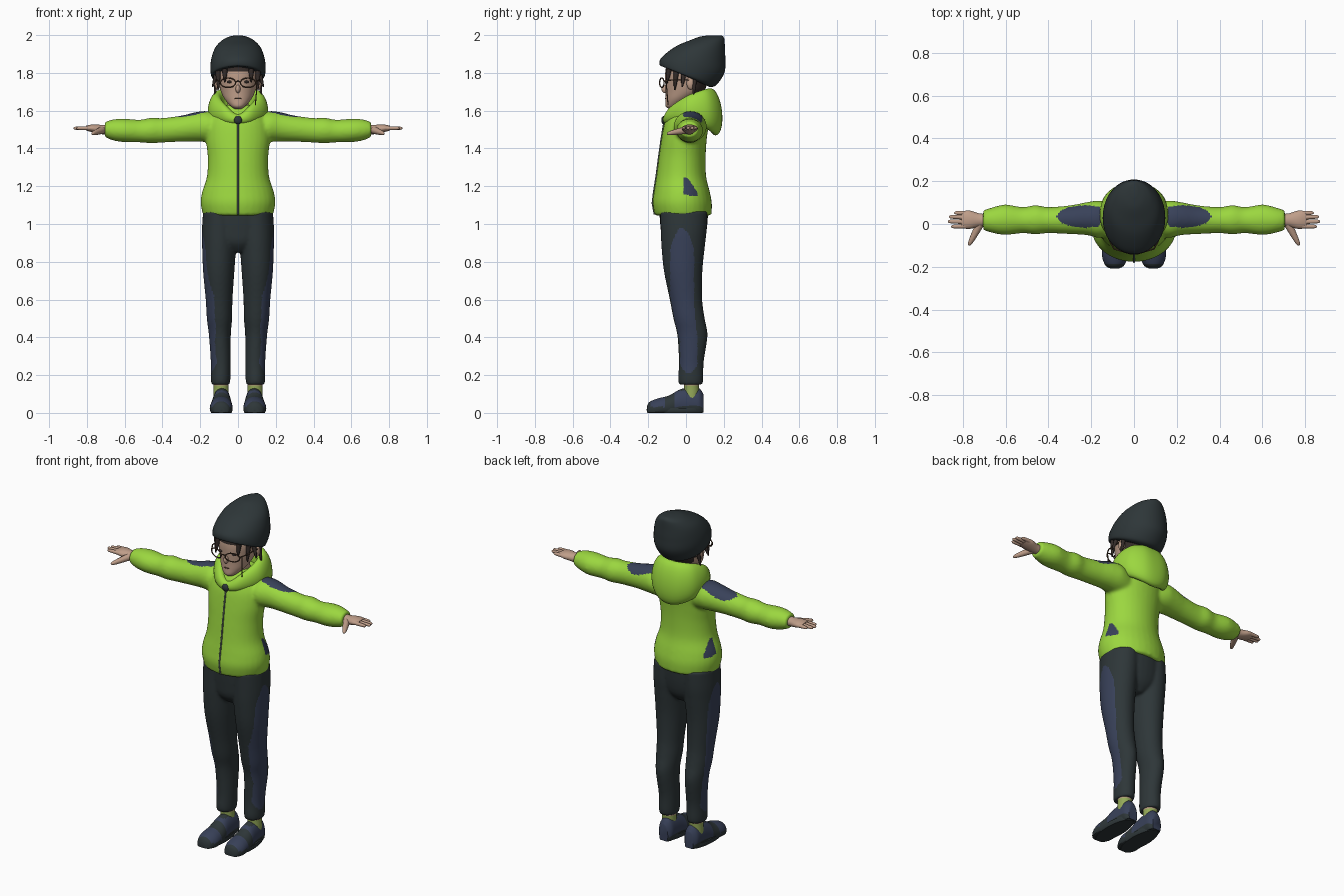
import bpy, bmesh
from math import sin, cos, pi, sqrt, radians
from mathutils import Vector as V

default = bpy.data.objects.get("Cube")
if default:
    bpy.data.objects.remove(default, do_unlink=True)


def material(name, r, g, b):
    mat = bpy.data.materials.new(name)
    mat.use_nodes = True
    mat.diffuse_color = (r, g, b, 1)
    node = mat.node_tree.nodes["Principled BSDF"]
    node.inputs["Base Color"].default_value = (r, g, b, 1)
    node.inputs["Roughness"].default_value = 0.8
    return mat


LIME = material("lime fabric", .33, .68, .05)
DARK = material("charcoal fabric", .027, .037, .04)
NAVY = material("navy fabric", .04, .053, .1)
SKIN = material("skin", .52, .34, .25)
HAIR = material("dark brown hair", .035, .025, .022)
FRAME = material("brown frame", .09, .05, .03)
METAL = material("zip grey", .12, .16, .13)
SOCK = material("sock green", .3, .4, .1)


# ---- helpers ----
def spline(rings, steps, closed):
    """Catmull-Rom interpolation between key rings (centre, u axis, v axis)."""
    n = len(rings)
    pick = (lambda i: rings[i % n]) if closed else (lambda i: rings[max(0, min(n - 1, i))])
    out = []
    for i in range(n if closed else n - 1):
        keys = [pick(i + k) for k in (-1, 0, 1, 2)]
        for s in range(steps):
            t = s / steps
            out.append([(b * 2 + (c - a) * t + (a * 2 - b * 5 + c * 4 - d) * t ** 2
                         + (b * 3 - a - c * 3 + d) * t ** 3) / 2 for a, b, c, d in zip(*keys)])
    if not closed:
        out.append(rings[-1])
    return out


def loft(bm, rings, steps=5, sides=32, closed=False):
    loops = []
    for c, u, v in spline(rings, steps, closed):
        angles = [2 * pi * k / sides for k in range(sides)]
        loops.append([bm.verts.new(c + u * cos(a) + v * sin(a)) for a in angles])
    for a, b in zip(loops, loops[1:] + (loops[:1] if closed else [])):
        for k in range(sides):
            j = (k + 1) % sides
            bm.faces.new((a[k], a[j], b[j], b[k]))
    if not closed:
        bm.faces.new(loops[0])
        bm.faces.new(loops[-1])


def upright(rows):
    return [(V((x, y, z)), V((rx, 0, 0)), V((0, ry, 0))) for z, x, y, rx, ry in rows]


def sideways(rows, s):
    return [(V((s * x, y, z)), V((0, ry, 0)), V((0, 0, rz))) for x, y, z, ry, rz in rows]


def tube(bm, a, b, r1, r2, sides=12):
    """Tapered rod with a rounded tip."""
    a, b = V(a), V(b)
    d = (b - a).normalized()
    u = d.orthogonal().normalized()
    w = d.cross(u)
    stops = ((a, r1), (a.lerp(b, .6), (r1 + r2) / 2), (b - d * r2, r2), (b, r2 * .3))
    loft(bm, [(p, u * r, w * r) for p, r in stops], 3, sides)


def paint(obj, rule):
    for p in obj.data.polygons:
        p.material_index = rule(p.center, p.normal)


def finish(name, bm, mats, rule=None, voxel=0):
    bmesh.ops.recalc_face_normals(bm, faces=bm.faces)
    mesh = bpy.data.meshes.new(name)
    bm.to_mesh(mesh)
    bm.free()
    obj = bpy.data.objects.new(name, mesh)
    bpy.context.scene.collection.objects.link(obj)
    if voxel:  # fuse overlapping volumes into one garment
        mod = obj.modifiers.new("fuse", "REMESH")
        mod.mode, mod.voxel_size = "VOXEL", voxel
        soft = obj.modifiers.new("soften", "SMOOTH")
        soft.factor, soft.iterations = .5, 6
        graph = bpy.context.evaluated_depsgraph_get()
        fused = bpy.data.meshes.new_from_object(obj.evaluated_get(graph))
        obj.modifiers.clear()
        obj.data = fused
    obj.data.materials.clear()
    for m in mats:
        obj.data.materials.append(m)
    if rule:
        paint(obj, rule)
    return obj


def blob(name, mat, loc, size):
    bm = bmesh.new()
    bmesh.ops.create_uvsphere(bm, u_segments=16, v_segments=10, radius=1)
    bmesh.ops.scale(bm, vec=size, verts=bm.verts)
    bmesh.ops.translate(bm, vec=loc, verts=bm.verts)
    return finish(name, bm, [mat])


def wire(name, mat, points, radius, cyclic=False):
    curve = bpy.data.curves.new(name, "CURVE")
    curve.dimensions, curve.bevel_depth, curve.bevel_resolution = "3D", radius, 2
    line = curve.splines.new("POLY")
    line.points.add(len(points) - 1)
    for p, co in zip(line.points, points):
        p.co = (*co, 1)
    line.use_cyclic_u = cyclic
    curve.materials.append(mat)
    obj = bpy.data.objects.new(name, curve)
    bpy.context.scene.collection.objects.link(obj)


# ---- jacket: torso and sleeves fused, navy shoulder patches ----
bm = bmesh.new()
loft(bm, upright([(1.045, 0, -.015, .185, .15), (1.11, 0, -.02, .198, .157),
                  (1.17, 0, -.022, .19, .148), (1.25, 0, -.025, .165, .132),
                  (1.35, 0, -.02, .16, .124), (1.45, 0, -.01, .17, .12),
                  (1.53, 0, .003, .165, .118), (1.59, 0, .015, .135, .105),
                  (1.63, 0, .025, .1, .085)]))
for s in (1, -1):
    loft(bm, sideways([(.08, .02, 1.5, .07, .075), (.16, .022, 1.515, .087, .082),
                       (.22, .025, 1.515, .077, .078), (.3, .02, 1.505, .067, .069),
                       (.4, .018, 1.496, .061, .065), (.46, .02, 1.495, .068, .067),
                       (.52, .018, 1.492, .061, .06), (.6, .02, 1.495, .071, .062),
                       (.66, .018, 1.498, .06, .056), (.705, .018, 1.5, .046, .04)], s))


def shoulder_patch(c, n):
    t = (abs(c.x) - .23) / .13
    return int(n.z > .2 and abs(c.x) > .16 and abs(t) < 1
               and abs(c.y - .035) < .052 * sqrt(1 - t * t))


finish("jacket", bm, [LIME, NAVY], shoulder_patch, .009)

# ---- hood: closed roll around the neck, deepest at the back ----
half = [(0, -.1, 1.555, .022, .025), (.065, -.075, 1.58, .028, .045),
        (.118, .005, 1.61, .036, .068), (.11, .09, 1.61, .042, .098),
        (.06, .135, 1.6, .046, .118), (0, .145, 1.593, .046, .124)]
keys = half + [(-x, *rest) for x, *rest in half[-2:0:-1]]
rings = []
for x, y, z, a, b in keys:
    out = V((x, y - .02, 0)).normalized()
    rings.append((V((x, y, z)), out * a, V((0, 0, b)) - out * b * .1))
bm = bmesh.new()
loft(bm, rings, 6, 28, True)
finish("hood", bm, [LIME])

# ---- zip ----
wire("zip", METAL, [(0, -.166, 1.05), (0, -.177, 1.11), (0, -.17, 1.17), (0, -.157, 1.25),
                    (0, -.144, 1.35), (0, -.13, 1.45), (0, -.117, 1.53)], .005)
blob("collar_tab", DARK, (0, -.117, 1.55), (.022, .014, .022))

# ---- trousers: legs and hips fused, navy side stripes ----
bm = bmesh.new()
for s in (1, -1):
    leg = [(.15, .092, .025, .048, .062), (.18, .092, .025, .052, .067),
           (.27, .091, .028, .053, .066), (.41, .096, .034, .058, .08),
           (.5, .098, .016, .067, .083), (.6, .1, 0, .071, .086),
           (.75, .102, -.015, .083, .102), (.88, .1, -.015, .09, .115),
           (.97, .098, -.012, .093, .122), (1.07, .095, -.012, .09, .125)]
    loft(bm, upright([(z, s * x, y, rx, ry) for z, x, y, rx, ry in leg]))
loft(bm, upright([(.85, 0, -.015, .04, .07), (.9, 0, -.015, .14, .108),
                  (.97, 0, -.012, .186, .122), (1.07, 0, -.012, .185, .13)]))


def side_stripe(c, n):
    k = max(0, min(1, (c.z - .38) / .2))
    ends = min(1, (c.z - .21) / .05, (.98 - c.z) / .12)
    if ends <= 0 or n.x * c.x <= 0 or abs(n.x) < .4:
        return 0
    return int(abs(c.y - .015 + .036 * k) < (.046 + .017 * k) * sqrt(ends))


finish("trousers", bm, [DARK, NAVY], side_stripe, .008)

# ---- head and face ----
bm = bmesh.new()
loft(bm, upright([(1.61, 0, -.07, .018, .022), (1.625, 0, -.064, .04, .044),
                  (1.66, 0, -.038, .07, .07), (1.7, 0, -.008, .09, .1),
                  (1.75, 0, .002, .102, .112), (1.8, 0, .01, .11, .12),
                  (1.87, 0, .02, .105, .12)]), 8, 40)
finish("head", bm, [SKIN, HAIR], lambda c, n: int(c.z > 1.805 or (c.y > .04 and c.z > 1.65)))
bm = bmesh.new()
tube(bm, (0, .03, 1.55), (0, .01, 1.72), .055, .055, 24)
finish("neck", bm, [SKIN])
blob("nose", SKIN, (0, -.112, 1.715), (.013, .018, .022))
blob("mouth", FRAME, (0, -.107, 1.664), (.02, .004, .003))
for s, side in ((1, "left"), (-1, "right")):
    blob(side + "_eye", HAIR, (s * .043, -.099, 1.752), (.016, .006, .007))
    blob(side + "_ear", SKIN, (s * .108, .025, 1.745), (.016, .022, .034))
    bm = bmesh.new()
    for y, drop, out in ((-.05, .09, .105), (-.01, .075, .135), (.05, .12, .125), (-.09, .05, .07)):
        tube(bm, (s * min(.105, out), y, 1.82), (s * out, y - .01, 1.8 - drop), .016, .004, 8)
    finish(side + "_hair_tufts", bm, [HAIR])
    # spectacle rim and temple
    rim = []
    for k in range(20):
        a = 2 * pi * k / 20
        rim.append((s * (.053 + .04 * cos(a)), -.128 + .012 * cos(a), 1.748 + .025 * sin(a)))
    wire(side + "_spectacle_rim", FRAME, rim, .0035, True)
    wire(side + "_spectacle_temple", FRAME,
         [(s * .093, -.116, 1.755), (s * .113, -.08, 1.762), (s * .118, .03, 1.762)], .0035)
wire("spectacle_bridge", FRAME, [(-.015, -.138, 1.752), (0, -.14, 1.756), (.015, -.138, 1.752)], .0035)
wire("spectacle_cord", FRAME, [(.1, -.105, 1.755), (.097, -.1, 1.69), (.092, -.095, 1.63)], .003)

# ---- beanie: tilted rings from front and back edge points ----
rings = []
for fy, fz, by, bz, rx in ((-.115, 1.835, .125, 1.725, .122), (-.138, 1.84, .16, 1.735, .142),
                           (-.136, 1.872, .203, 1.8, .146), (-.1, 1.908, .208, 1.87, .138),
                           (-.045, 1.945, .206, 1.93, .118), (.02, 1.972, .204, 1.972, .085),
                           (.075, 1.992, .2, 1.988, .052), (.125, 1.999, .19, 1.998, .018)):
    f, b = V((0, fy, fz)), V((0, by, bz))
    rings.append(((f + b) / 2, V((rx, 0, 0)), (b - f) / 2))
bm = bmesh.new()
loft(bm, rings, 6, 40)
finish("beanie", bm, [DARK])


# ---- hands and feet ----
def shoe_colour(c, n):
    sole = c.z < .032
    band = -.115 < c.y < -.06 or c.y < -.19
    return 0 if sole or band or (c.z > .118 and c.y < .05) else 1


for s, side in ((1, "left"), (-1, "right")):
    bm = bmesh.new()
    loft(bm, sideways([(.67, .018, 1.5, .03, .027), (.72, .018, 1.5, .031, .025),
                       (.77, .02, 1.506, .043, .021), (.805, .02, 1.508, .038, .012)], s), 5, 20)
    for y, tip_y, length in ((.051, .052, .84), (.031, .034, .865), (.01, .012, .87), (-.01, -.012, .855)):
        tube(bm, (s * .78, y, 1.507), (s * length, tip_y, 1.507), .0115, .008)
    tube(bm, (s * .72, 0, 1.497), (s * .772, -.1, 1.478), .02, .009)
    finish(side + "_hand", bm, [SKIN])

    bm = bmesh.new()
    tube(bm, (s * .09, .03, .06), (s * .09, .03, .2), .04, .04, 20)
    finish(side + "_ankle", bm, [SKIN, SOCK], lambda c, n: int(c.z < .135))

    bm = bmesh.new()
    rings = []
    for y, top, rx in ((-.207, .035, .022), (-.193, .058, .044), (-.15, .076, .06),
                       (-.09, .092, .058), (-.03, .125, .05), (.03, .135, .047),
                       (.07, .13, .044), (.092, .1, .028)):
        low = -.03
        rings.append((V((s * (.086 - y * .02), y, (top + low) / 2)), V((rx, 0, 0)),
                      V((0, 0, (top - low) / 2))))
    loft(bm, rings, 6, 36)
    for v in bm.verts:
        v.co.z = max(v.co.z, .003)
    finish(side + "_shoe", bm, [DARK, NAVY], shoe_colour)

    # flat outsole under each shoe
    bm = bmesh.new()
    loft(bm, upright([(0, s * .088, -.058, .054, .145), (.012, s * .088, -.058, .058, .15),
                      (.026, s * .088, -.058, .057, .149)]), 3, 40)
    finish(side + "_sole", bm, [DARK])

# ---- smooth shading with crisp edges ----
bpy.ops.object.select_all(action="DESELECT")
for obj in bpy.context.scene.objects:
    if obj.type == "MESH":
        obj.select_set(True)
        bpy.context.view_layer.objects.active = obj
bpy.ops.object.shade_smooth_by_angle(angle=radians(45))
